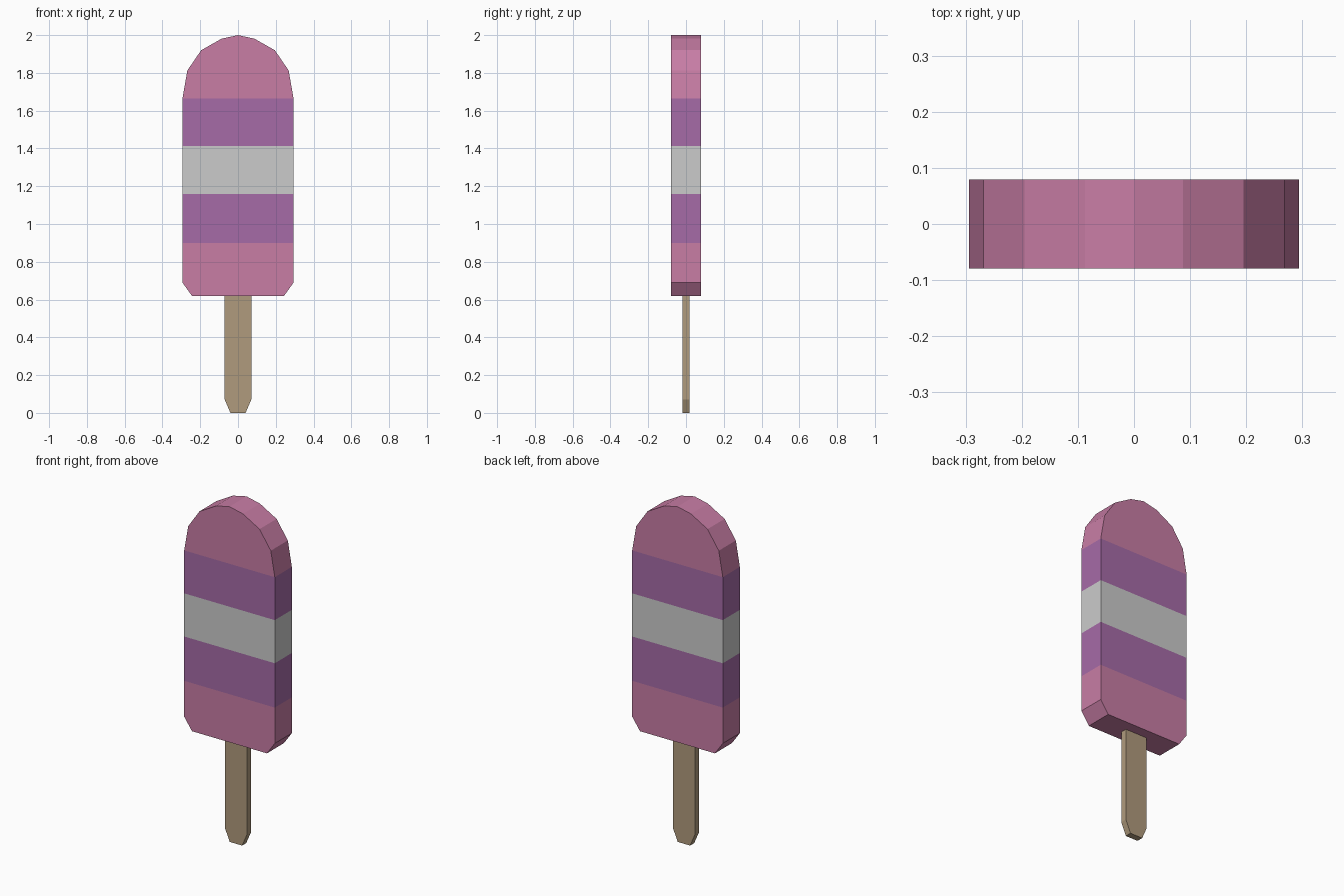
import bpy

if "Cube" in bpy.data.objects:
    bpy.data.objects.remove(bpy.data.objects["Cube"])


def material(name, rgb):
    m = bpy.data.materials.new(name)
    m.diffuse_color = (*rgb, 1)
    m.use_nodes = True
    m.node_tree.nodes["Principled BSDF"].inputs["Base Color"].default_value = m.diffuse_color
    return m


def slab(name, rows, depth, mats, bands):
    """Flat symmetric slab from (half width, z) rows; one material index per row gap."""
    verts, rings = [], []
    for w, z in rows:
        xs = [-w, w] if w > 0 else [0]
        n = len(verts)
        verts += [(x, -depth, z) for x in xs] + [(x, depth, z) for x in reversed(xs)]
        # front left, front right, back right, back left
        rings.append([n, n + 1, n + 2, n + 3] if w > 0 else [n, n, n + 1, n + 1])
    faces, index = [rings[0][::-1]], [bands[0]]
    for a, b, band in zip(rings, rings[1:], bands):
        for i in range(4):
            j = (i + 1) % 4
            faces.append(list(dict.fromkeys([a[i], a[j], b[j], b[i]])))
            index.append(band)
    if rows[-1][0] > 0:
        faces.append(rings[-1])
        index.append(bands[-1])
    mesh = bpy.data.meshes.new(name)
    mesh.from_pydata(verts, [], faces)
    for m in mats:
        mesh.materials.append(m)
    for p, i in zip(mesh.polygons, index):
        p.material_index = i
    mesh.update()
    ob = bpy.data.objects.new(name, mesh)
    bpy.context.collection.objects.link(ob)
    return ob


pink = material("pink_ice", (0.577, 0.205, 0.376))
purple = material("purple_ice", (0.381, 0.147, 0.386))
pale = material("pale_ice", (0.51, 0.51, 0.51))
wood = material("wood", (0.434, 0.328, 0.205))

# Striped ice body with chamfered bottom and faceted round top
slab("ice_body",
     [(0.243, 0.618), (0.294, 0.69), (0.294, 0.90), (0.294, 1.16), (0.294, 1.413),
      (0.294, 1.665), (0.268, 1.813), (0.195, 1.92), (0.087, 1.981), (0, 2.0)],
     0.079, [pink, purple, pale], [0, 0, 1, 2, 1, 0, 0, 0, 0])

# Wooden stick with tapered foot
slab("stick", [(0.04, 0), (0.071, 0.072), (0.071, 0.64)], 0.019, [wood], [0, 0])
